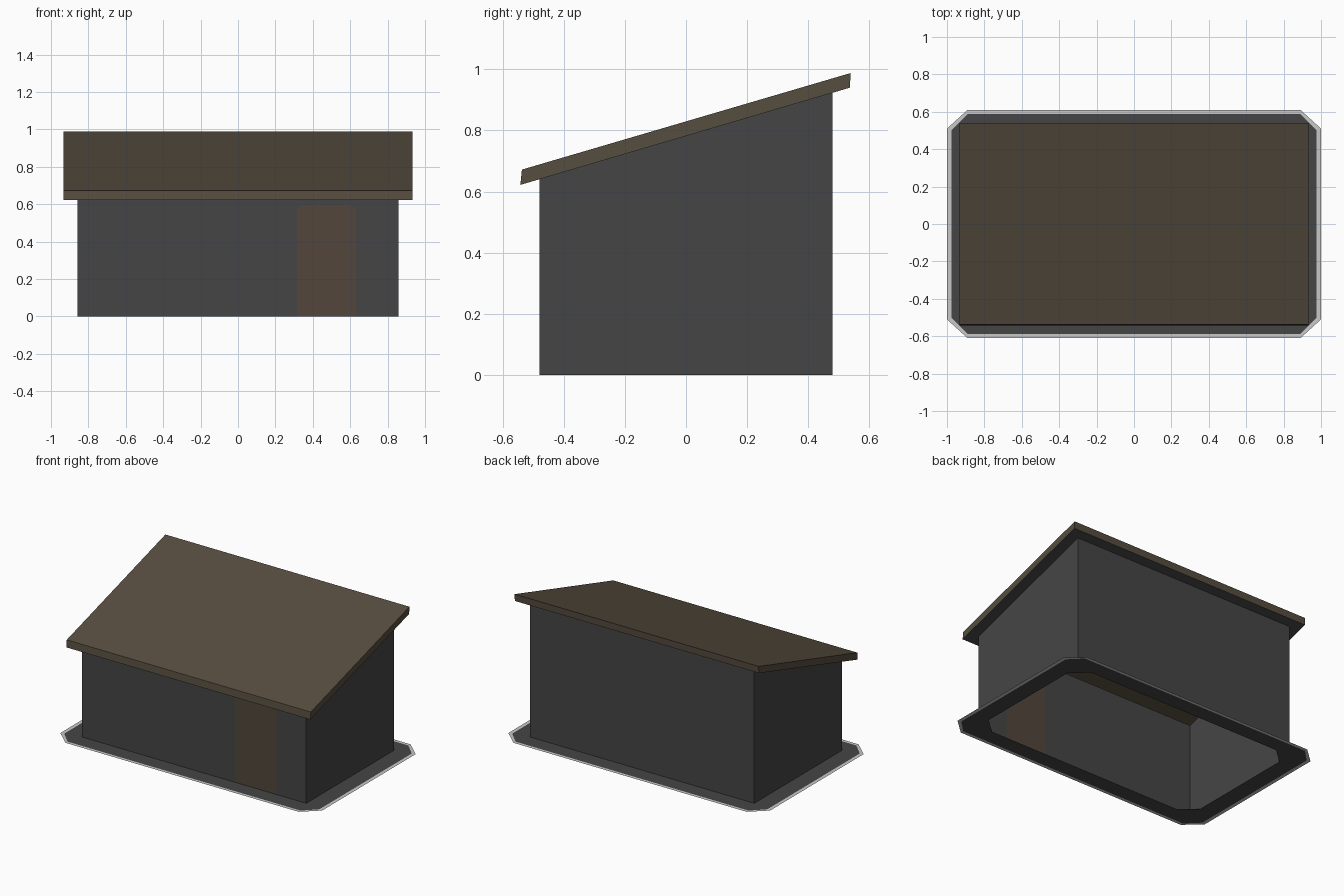
import bpy

if "Cube" in bpy.data.objects:
    bpy.data.objects.remove(bpy.data.objects["Cube"])


def material(name, rgb):
    m = bpy.data.materials.new(name)
    m.diffuse_color = (*rgb, 1.0)
    m.use_nodes = True
    m.node_tree.nodes["Principled BSDF"].inputs["Base Color"].default_value = m.diffuse_color
    return m


GREY = material("charcoal_grey", (0.060, 0.060, 0.060))
BROWN = material("roof_brown", (0.093, 0.074, 0.050))
DOOR = material("door_brown", (0.084, 0.062, 0.044))
PALE = material("pale_grey", (0.58, 0.58, 0.58))


def build(name, verts, faces, mats, indices=None):
    mesh = bpy.data.meshes.new(name)
    mesh.from_pydata(verts, [], faces)
    for m in mats:
        mesh.materials.append(m)
    if indices:
        for p, i in zip(mesh.polygons, indices):
            p.material_index = i
    mesh.update()
    obj = bpy.data.objects.new(name, mesh)
    bpy.context.collection.objects.link(obj)
    return obj


def octagon(hx, hy, cx, cy):
    """Rectangle with cut corners, counter-clockwise on z = 0."""
    pts = []
    for sx, sy in ((1, 1), (-1, 1), (-1, -1), (1, -1)):
        pair = [(sx * hx, sy * (hy - cy), 0), (sx * (hx - cx), sy * hy, 0)]
        pts += pair if sx * sy > 0 else pair[::-1]
    return pts


def ring(name, outer, inner, mat):
    n = len(outer)
    faces = [(i, (i + 1) % n, n + (i + 1) % n, n + i) for i in range(n)]
    return build(name, outer + inner, faces, [mat])


def eave_z(y):
    """Height of the sloping roof underside."""
    return 0.782 + 0.2953 * y


WX, WY, RX = 0.857, 0.48, 0.932

# flat ground apron: dark ring with a pale rim
apron_edge = octagon(0.975, 0.588, 0.085, 0.085)
ring("apron_rim", octagon(1.0, 0.61, 0.11, 0.10), apron_edge, PALE)
ring("apron", apron_edge, octagon(WX, WY, 0.11, 0.10), GREY)

# back and side walls, open at the bottom and top
corners = [(WX, -WY), (WX, WY), (-WX, WY), (-WX, -WY)]
verts = [(x, y, 0) for x, y in corners] + [(x, y, eave_z(y)) for x, y in corners]
build("walls", verts, [(i, i + 1, i + 5, i + 4) for i in range(3)], [GREY])

# front wall with the door cut in flush
D0, D1, DH, C = 0.315, 0.63, 0.595, 0.02
door = [(D0, 0), (D0, DH - C), (D0 + C, DH), (D1 - C, DH), (D1, DH - C), (D1, 0)]
top = eave_z(-WY)
outline = [(WX, 0), (WX, top), (D1 - C, top), (D0 + C, top), (-WX, top), (-WX, 0)]
verts = [(x, -WY, z) for x, z in door + outline]
faces = [(5, 4, 3, 2, 1, 0),
         (11, 0, 1, 2, 9, 10),
         (2, 3, 8, 9),
         (5, 6, 7, 8, 3, 4)]
build("front_wall_with_door", verts, faces, [GREY, DOOR], [1, 0, 0, 0])

# sloping roof slab: brown top and edges, grey eave soffit, open over the room
low, high = (-0.542, 0.622), (0.536, 0.940)
top_low, top_high = (-0.537, 0.672), (0.539, 0.988)
rect = [(1, 0), (1, 1), (-1, 1), (-1, 0)]
verts = [(s * RX, *(top_low, top_high)[k]) for s, k in rect]
verts += [(s * RX, *(low, high)[k]) for s, k in rect]
verts += [(x, y, eave_z(y)) for x, y in corners]
faces = [(0, 1, 2, 3)]
for i in range(4):
    j = (i + 1) % 4
    faces.append((4 + i, 4 + j, j, i))
for i in range(4):
    j = (i + 1) % 4
    faces.append((8 + i, 8 + j, 4 + j, 4 + i))
build("roof", verts, faces, [BROWN, GREY], [0] * 5 + [1] * 4)
